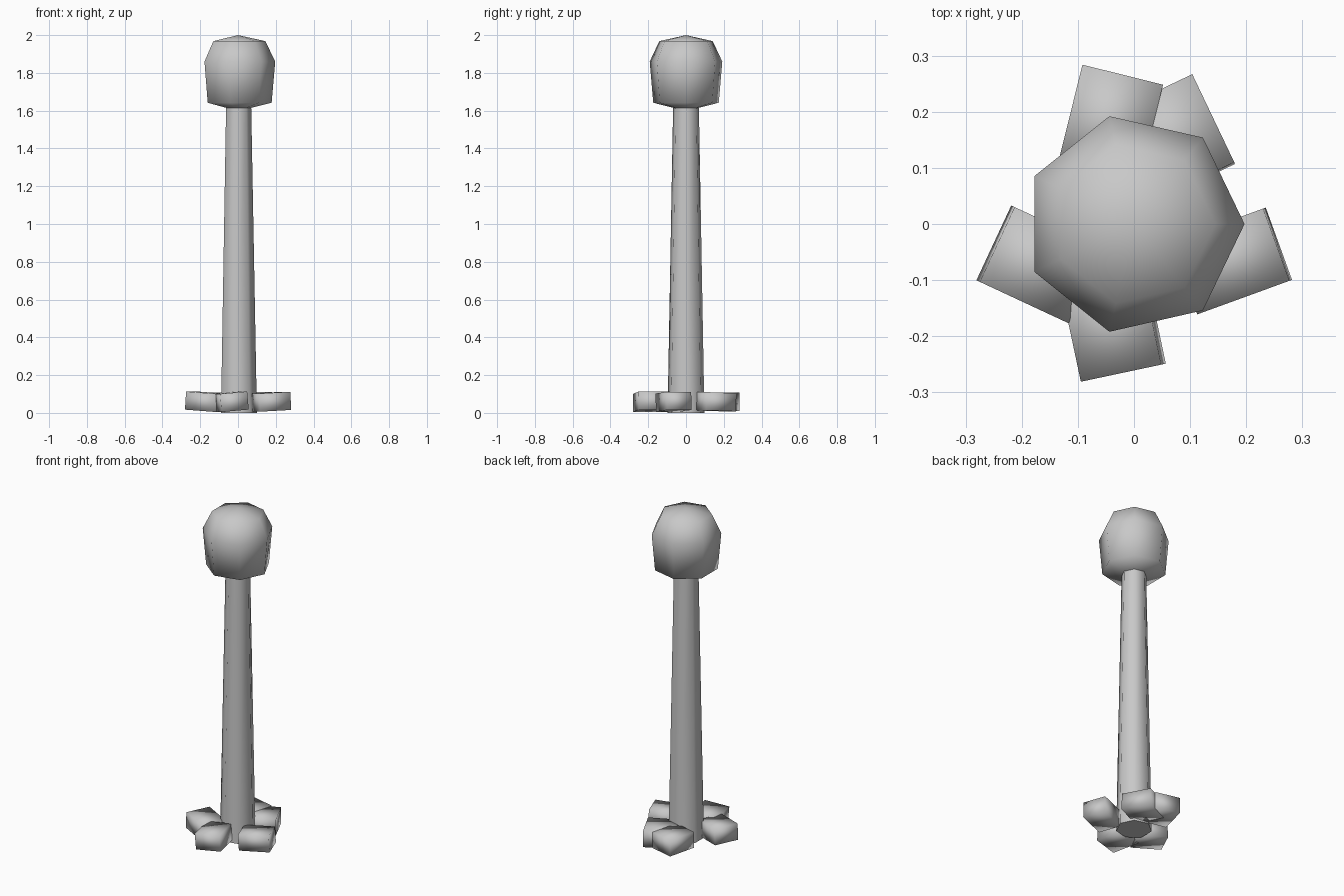
import bpy, bmesh, math
from mathutils import Matrix, Vector

default = bpy.data.objects.get("Cube")
if default:
    bpy.data.objects.remove(default, do_unlink=True)

SIDES = 7

# Single stone colour
stone = bpy.data.materials.new("stone grey")
stone.use_nodes = True
grey = (0.58, 0.58, 0.58, 1)
stone.diffuse_color = grey
stone.node_tree.nodes["Principled BSDF"].inputs["Base Color"].default_value = grey


def finish(name, bm, sharp_angle=180):
    bmesh.ops.recalc_face_normals(bm, faces=bm.faces)
    mesh = bpy.data.meshes.new(name)
    bm.to_mesh(mesh)
    bm.free()
    mesh.materials.append(stone)
    obj = bpy.data.objects.new(name, mesh)
    bpy.context.collection.objects.link(obj)
    bpy.ops.object.select_all(action="DESELECT")
    obj.select_set(True)
    bpy.context.view_layer.objects.active = obj
    if sharp_angle < 180:
        bpy.ops.object.shade_smooth_by_angle(angle=math.radians(sharp_angle))
    else:
        bpy.ops.object.shade_smooth()
    return obj


def lathe(name, profile, sharp_angle=180):
    """Turn (radius, height) points into a seven-sided solid."""
    bm = bmesh.new()
    rings = []
    for r, z in profile:
        count = SIDES if r else 1
        rings.append([bm.verts.new((r * math.cos(math.tau * i / SIDES),
                                    r * math.sin(math.tau * i / SIDES), z))
                      for i in range(count)])
    for low, high in zip(rings, rings[1:]):
        for i in range(SIDES):
            j = (i + 1) % SIDES
            quad = [low[i % len(low)], low[j % len(low)],
                    high[j % len(high)], high[i % len(high)]]
            bm.faces.new(list(dict.fromkeys(quad)))
    for ring in (rings[0], rings[-1]):
        if len(ring) > 1:
            bm.faces.new(ring)
    return finish(name, bm, sharp_angle)


def block(name, outer, yaw, width, pitch, roll, depth=0.175, height=0.096):
    """Foot stone, placed by the middle of its outer face."""
    turn = (Matrix.Rotation(math.radians(yaw), 4, "Z")
            @ Matrix.Rotation(math.radians(-pitch), 4, "Y")
            @ Matrix.Rotation(math.radians(roll), 4, "X"))
    centre = Vector((*outer, 0.059)) - Matrix.Rotation(
        math.radians(yaw), 3, "Z") @ Vector((depth / 2, 0, 0))
    bm = bmesh.new()
    bmesh.ops.create_cube(bm, size=1, matrix=Matrix.Translation(centre) @ turn
                          @ Matrix.Diagonal((depth, width, height, 1)))
    return finish(name, bm)


# Tapered post and rounded head
lathe("post", [(0.1, 0), (0.07, 1.62)], 60)
lathe("head", [(0, 1.598), (0.178, 1.642), (0.197, 1.86),
               (0.145, 1.968), (0.0, 2.0)])

# Loose stones around the foot: outer point, yaw, width, pitch, roll
block("back_foot_stone", (-0.02, 0.266), 76, 0.148, 0, 0)
block("back_left_foot_stone", (0.142, 0.187), 25.5, 0.174, 0, -2)
block("left_foot_stone", (0.256, -0.036), 20, 0.137, 3, 0)
block("front_foot_stone", (-0.019, -0.265), -78, 0.147, 0, 5)
block("right_foot_stone", (-0.247, -0.035), 155, 0.147, 4, 0)
